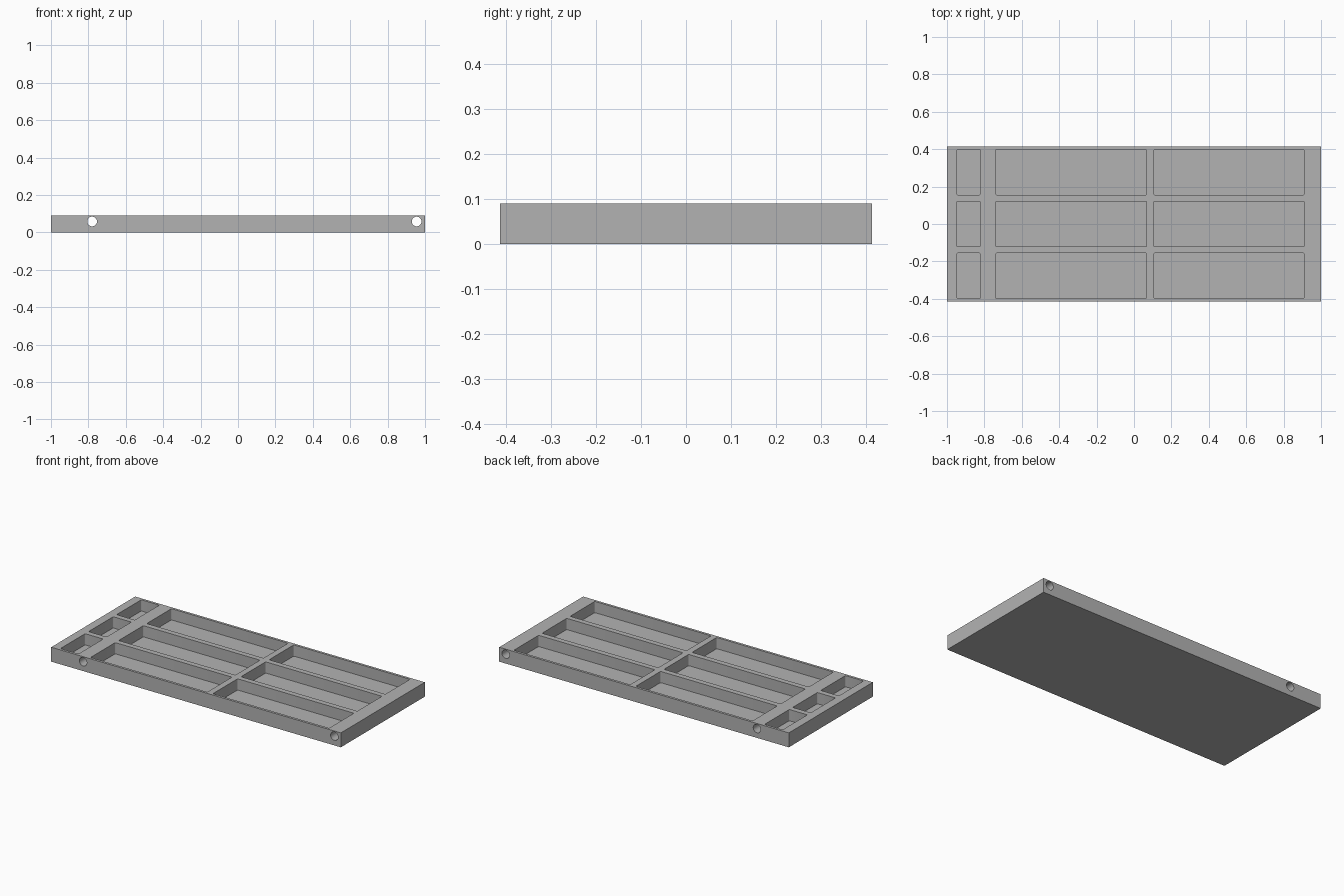
import bpy
import bmesh
from math import pi
from mathutils import Matrix, Vector

cube = bpy.data.objects.get("Cube")
if cube:
    bpy.data.objects.remove(cube, do_unlink=True)

LENGTH, DEPTH, HEIGHT = 2.0, 0.828, 0.09
FLOOR = 0.02
CORNER = 0.006

grey = bpy.data.materials.new("plain_grey")
grey.use_nodes = True
COLOUR = (0.45, 0.45, 0.45, 1)
grey.diffuse_color = COLOUR
grey.node_tree.nodes["Principled BSDF"].inputs["Base Color"].default_value = COLOUR


def add_box(bm, x0, x1, y0, y1, z0, z1, radius=0):
    """Box with optionally rounded upright edges."""
    size = Matrix.Diagonal((x1 - x0, y1 - y0, z1 - z0, 1))
    middle = Matrix.Translation(((x0 + x1) / 2, (y0 + y1) / 2, (z0 + z1) / 2))
    verts = bmesh.ops.create_cube(bm, size=1, matrix=middle @ size)["verts"]
    if radius:
        edges = {e for v in verts for e in v.link_edges}
        upright = [e for e in edges
                   if abs((e.verts[0].co - e.verts[1].co).normalized().z) > 0.9]
        bmesh.ops.bevel(bm, geom=upright, offset=radius, segments=3,
                        profile=0.5, affect='EDGES')


def make_object(name, bm):
    mesh = bpy.data.meshes.new(name)
    bm.to_mesh(mesh)
    bm.free()
    mesh.materials.append(grey)
    obj = bpy.data.objects.new(name, mesh)
    bpy.context.collection.objects.link(obj)
    return obj


# Solid tray block
bm = bmesh.new()
add_box(bm, -LENGTH / 2, LENGTH / 2, -DEPTH / 2, DEPTH / 2, 0, HEIGHT)
tray = make_object("compartment_tray", bm)

# Cutters: three rows of pockets, and two rod holes through the depth
bm = bmesh.new()
for x0, x1 in ((-0.947, -0.822), (-0.739, 0.067), (0.106, 0.909)):
    for y in (-0.277, 0, 0.277):
        add_box(bm, x0, x1, y - 0.1215, y + 0.1215, FLOOR, HEIGHT + 0.1, CORNER)
for x in (-0.78, 0.955):
    place = Matrix.Translation((x, 0, 0.058)) @ Matrix.Rotation(pi / 2, 4, 'X')
    bmesh.ops.create_cone(bm, cap_ends=True, segments=32, radius1=0.026,
                          radius2=0.026, depth=DEPTH + 0.2, matrix=place)
cutter = make_object("pocket_and_hole_cutter", bm)
cutter.hide_render = True

# Cut the pockets and holes, then drop the cutter
cut = tray.modifiers.new("cut", 'BOOLEAN')
cut.operation = 'DIFFERENCE'
cut.solver = 'EXACT'
cut.object = cutter
for other in bpy.context.selected_objects:
    other.select_set(False)
tray.select_set(True)
bpy.context.view_layer.objects.active = tray
bpy.ops.object.modifier_apply(modifier=cut.name)
bpy.data.objects.remove(cutter, do_unlink=True)

# Smooth round holes and corners, sharp elsewhere
bpy.ops.object.shade_smooth_by_angle(angle=pi / 5)
